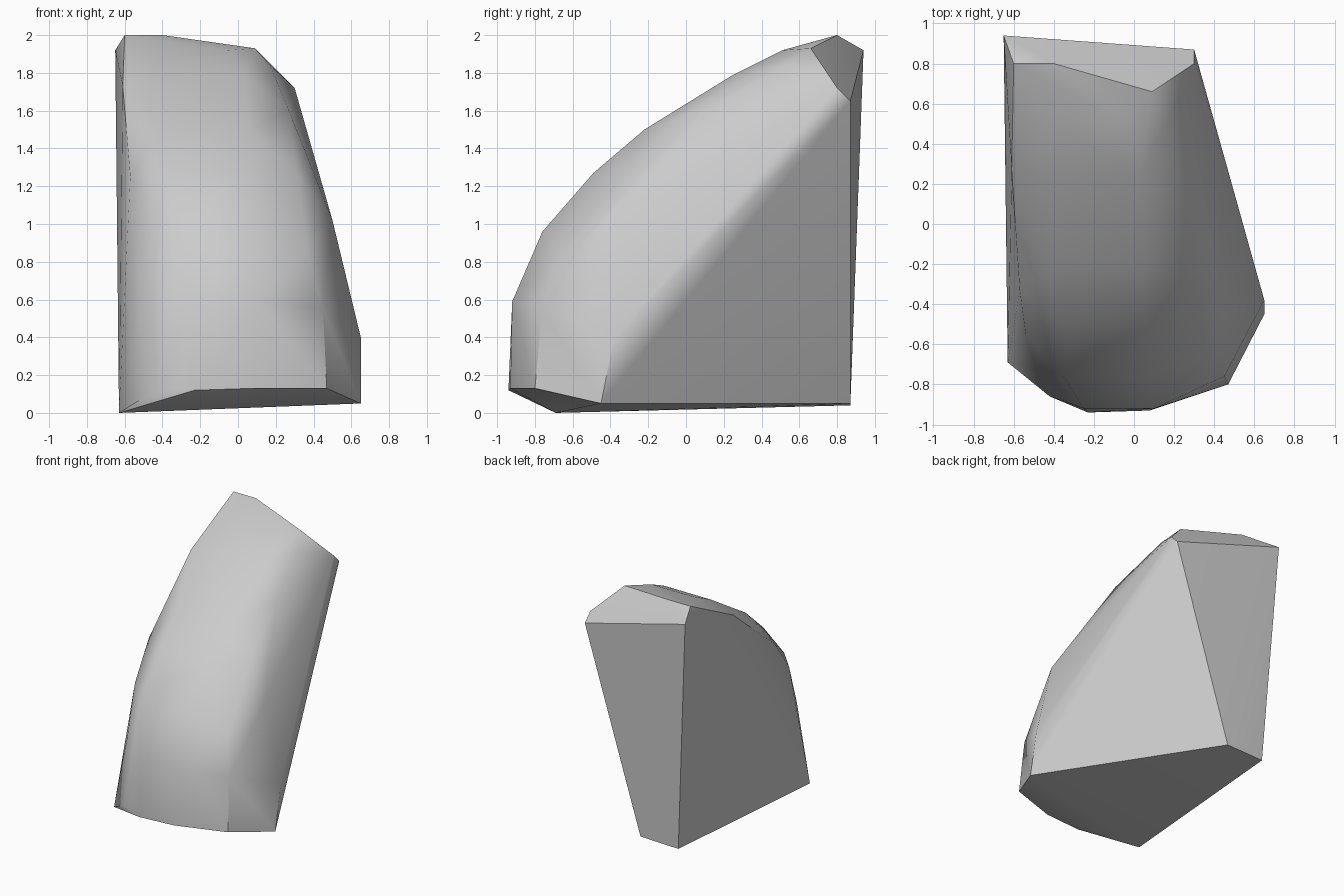
import bpy, bmesh, math

cube = bpy.data.objects.get("Cube")
if cube:
    bpy.data.objects.remove(cube, do_unlink=True)

# Stone colour
stone = bpy.data.materials.new("grey_stone")
stone.use_nodes = True
grey = (0.6, 0.6, 0.6, 1)
stone.diffuse_color = grey
stone.node_tree.nodes["Principled BSDF"].inputs["Base Color"].default_value = grey

# Corners of the flat base, back and cap
corners = [(-.63, -.69, 0), (-.54, .87, .04), (-.20, .87, .05), (.65, -.45, .05),
           (-.65, .94, 1.92), (.30, .87, 1.65), (.30, .80, 1.72),
           (-.60, .80, 2), (-.40, .80, 2), (.09, .66, 1.93)]
# Lower front rim
rim = [(-.42, -.86, .13), (-.23, -.94, .12), (.08, -.93, .13), (.47, -.80, .13)]
# Left and right shoulders of the worn front
left_shoulder = [(-.49, -.72, .62), (-.54, -.55, .98), (-.57, -.33, 1.25), (-.61, .27, 1.73)]
right_shoulder = [(.65, -.38, .40), (.45, -.76, .55), (.37, -.67, .85), (.50, -.38, 1.02),
                  (.31, -.30, 1.28), (.27, .10, 1.60), (.17, .52, 1.84)]
# Rounded crest: left x, right x, y, z
crest = [(-.25, .10, -.92, .59), (-.35, .08, -.76, .96), (-.35, .05, -.49, 1.27),
         (-.38, .05, -.22, 1.50), (-.40, .03, .25, 1.79), (-.42, -.05, .51, 1.92)]
ridge = [(x, y, z) for a, b, y, z in crest for x in (a, b)]

# Wrap the points into one solid rock
bm = bmesh.new()
for p in corners + rim + left_shoulder + right_shoulder + ridge:
    bm.verts.new(p)
hull = bmesh.ops.convex_hull(bm, input=bm.verts)
loose = {v for v in hull["geom_interior"] + hull["geom_unused"]
         if isinstance(v, bmesh.types.BMVert)}
bmesh.ops.delete(bm, geom=list(loose), context="VERTS")
bmesh.ops.dissolve_limit(bm, angle_limit=math.radians(3), verts=bm.verts, edges=bm.edges)
bmesh.ops.recalc_face_normals(bm, faces=bm.faces)
mesh = bpy.data.meshes.new("rock")
bm.to_mesh(mesh)
bm.free()
mesh.materials.append(stone)
rock = bpy.data.objects.new("rock", mesh)
bpy.context.collection.objects.link(rock)

# Soft worn front with crisp broken edges
bpy.ops.object.select_all(action="DESELECT")
rock.select_set(True)
bpy.context.view_layer.objects.active = rock
bpy.ops.object.shade_smooth_by_angle(angle=math.radians(38))
weighted = rock.modifiers.new("soft_shading", "WEIGHTED_NORMAL")
weighted.keep_sharp = True
